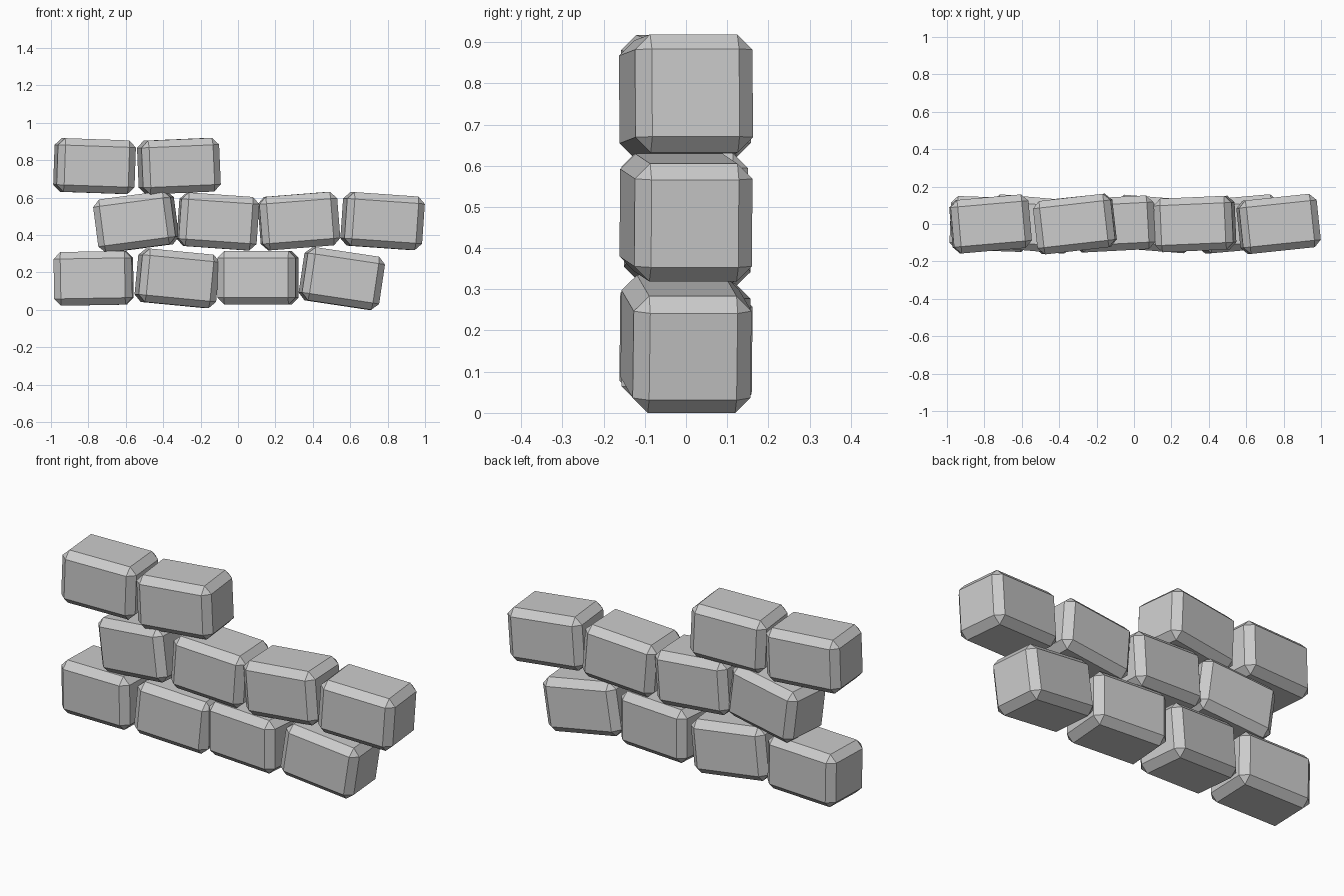
import bpy, bmesh
from math import radians
from mathutils import Matrix

if "Cube" in bpy.data.objects:
    bpy.data.objects.remove(bpy.data.objects["Cube"])

LENGTH, DEPTH, HEIGHT, CHAMFER = 0.418, 0.287, 0.287, 0.037


def brick(name, x, z, roll, yaw):
    """Chamfered block; roll leans it in the wall plane, yaw twists it in plan."""
    bm = bmesh.new()
    bmesh.ops.create_cube(bm, size=1, matrix=Matrix.Diagonal((LENGTH, DEPTH, HEIGHT, 1)))
    bmesh.ops.bevel(bm, geom=bm.edges[:], offset=CHAMFER, offset_type='OFFSET',
                    segments=1, profile=0.5, affect='EDGES')
    mesh = bpy.data.meshes.new(name)
    bm.to_mesh(mesh)
    bm.free()
    ob = bpy.data.objects.new(name, mesh)
    ob.location = (x, 0, z)
    ob.rotation_euler = (0, radians(roll), radians(yaw))
    bpy.context.collection.objects.link(ob)


# Each course: (x, z, roll, yaw), left to right
courses = {
    "bottom_brick": [(-0.772, 0.168, -1, -2), (-0.325, 0.168, 5.5, 6),
                     (0.107, 0.171, 0, -4.5), (0.555, 0.167, 8.5, 5)],
    "middle_brick": [(-0.545, 0.470, -7.5, -5), (-0.107, 0.472, 4, 3),
                     (0.326, 0.474, -4.5, 2.5), (0.773, 0.474, 4, 6)],
    "top_brick": [(-0.767, 0.768, 2, 5), (-0.316, 0.768, -2.5, 6.5)],
}
for name, bricks in courses.items():
    for i, placement in enumerate(bricks, 1):
        brick(f"{name}_{i}", *placement)
